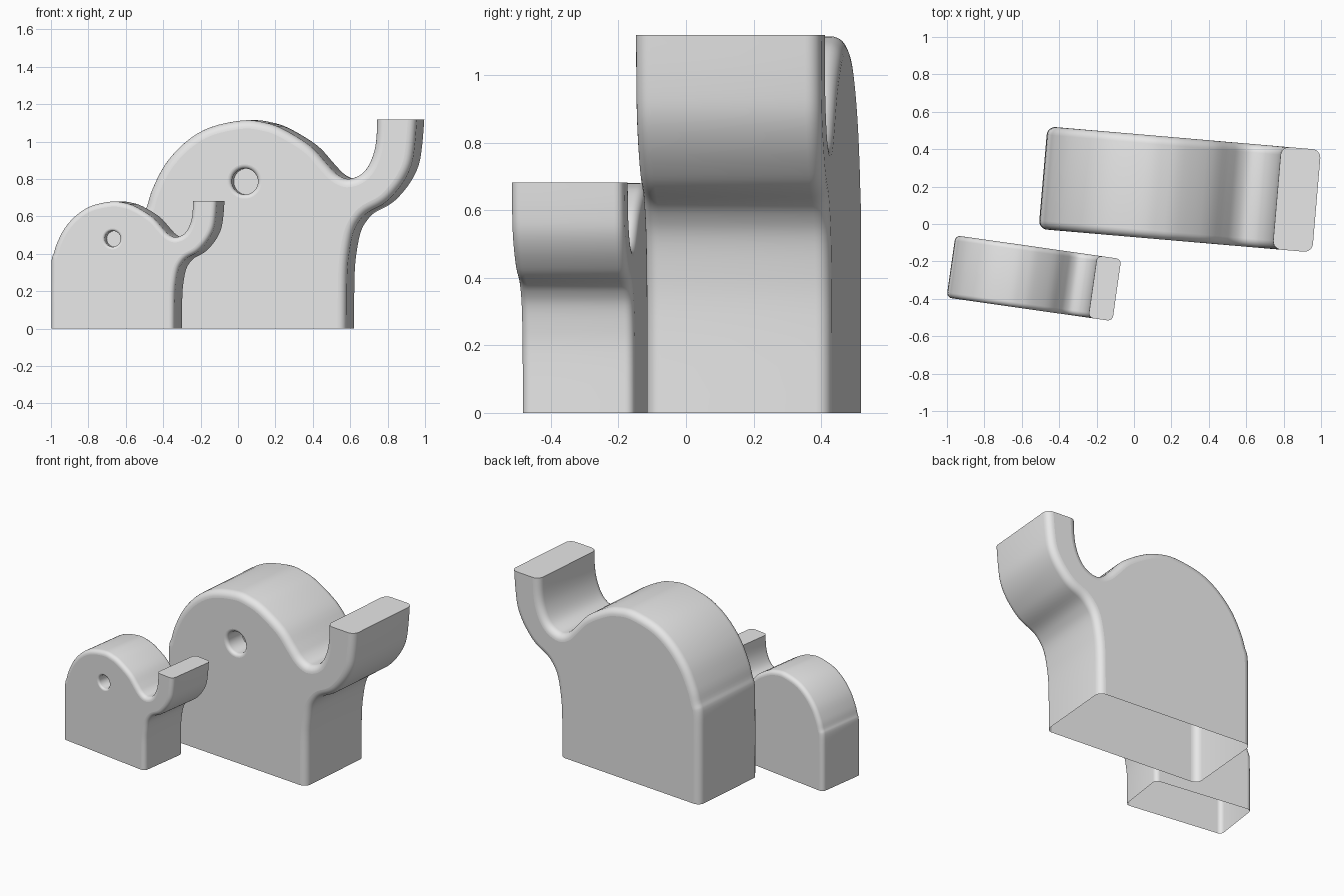
import bpy, bmesh, math
from mathutils import Vector

if "Cube" in bpy.data.objects:
    bpy.data.objects.remove(bpy.data.objects["Cube"])

WIDTH, ROUND = 0.55, 0.045          # thickness and edge rounding of the large figure

# side profile (along, height): back of the body, head and inner trunk
BACK = [(-.734, 0), (-.734, .45), (-.73, .605), (-.712, .66), (-.685, .745), (-.617, .877),
        (-.51, .995), (-.377, 1.075), (-.2, 1.113), (-.09, 1.103), (.01, 1.07), (.159, .979),
        (.25, .882), (.304, .826), (.362, .8), (.425, .818), (.468, .86),
        (.50, .93), (.516, 1.01), (.521, 1.118)]
# outer trunk down to the front leg
FRONT = [(.734, 1.118), (.723, .984), (.705, .877), (.662, .786), (.598, .705), (.544, .66),
         (.469, .62), (.4265, .578), (.394, .519), (.373, .422), (.36, .289), (.357, 0)]
EYE = (-.187, .786)

grey = bpy.data.materials.new("plain_grey")
grey.diffuse_color = (0.8, 0.8, 0.8, 1)
grey.use_nodes = True
grey.node_tree.nodes["Principled BSDF"].inputs["Base Color"].default_value = grey.diffuse_color


def smooth_chain(pts, steps=4):
    """Smooth path through points, returned as (point, outward normal)."""
    p = [Vector(q) for q in pts]
    p = [p[0]] + p + [p[-1]]
    out = []
    for a, b, c, d in zip(p, p[1:], p[2:], p[3:]):
        for s in range(steps):
            t = s / steps
            out.append(0.5 * (2 * b + (c - a) * t + (2 * a - 5 * b + 4 * c - d) * t * t
                              + (3 * b - a - 3 * c + d) * t ** 3))
    out.append(p[-1])
    res = []
    for i, q in enumerate(out):
        t = (out[min(i + 1, len(out) - 1)] - out[max(i - 1, 0)]).normalized()
        if i in (0, len(out) - 1):          # ends stay on their flat plane
            t = Vector((0, math.copysign(1, t.y)))
        res.append((q, Vector((-t.y, t.x))))
    return res


def elephant(name, scale, angle, x, y):
    bm = bmesh.new()
    h = WIDTH / 2

    # rounded cross-section: (inset, y) from front face to back face
    arc = [i * math.pi / 12 for i in range(7)]
    section = [(ROUND * (1 - math.sin(a)), -h + ROUND * (1 - math.cos(a))) for a in arc]
    section += [(i, -v) for i, v in reversed(section)]

    # skin around the profile, open underneath
    rows = []
    for q, n in smooth_chain(BACK) + smooth_chain(FRONT):
        row = []
        for inset, v in section:
            e = q - n * inset
            row.append(bm.verts.new((e.x, v, e.y)))
        rows.append(row)
    for r0, r1 in zip(rows, rows[1:]):
        for k in range(len(section) - 1):
            bm.faces.new((r0[k], r0[k + 1], r1[k + 1], r1[k]))

    # back side
    bm.faces.new([r[-1] for r in rows])

    # eye recess with a softly rounded rim
    rim, hole, depth = 0.022, 0.07, 0.14
    lathe = [(hole + rim * (1 - math.sin(a)), rim * (1 - math.cos(a))) for a in arc]
    lathe.append((hole, depth))
    rings = []
    for rad, d in lathe:
        rings.append([bm.verts.new((EYE[0] + rad * math.cos(j * math.tau / 40), -h + d,
                                    EYE[1] + rad * math.sin(j * math.tau / 40)))
                      for j in range(40)])
    for r0, r1 in zip(rings, rings[1:]):
        for j in range(40):
            k = (j + 1) % 40
            bm.faces.new((r0[j], r0[k], r1[k], r1[j]))
    bm.faces.new(rings[-1])

    # front side, filled around the eye
    edges = []
    for loop in ([r[0] for r in rows], rings[0]):
        for a, b in zip(loop, loop[1:] + loop[:1]):
            edges.append(bm.edges.get((a, b)) or bm.edges.new((a, b)))
    bmesh.ops.triangle_fill(bm, edges=edges, use_beauty=True, use_dissolve=False,
                            normal=(0, -1, 0))
    bmesh.ops.recalc_face_normals(bm, faces=bm.faces[:])
    bm.normal_update()
    big = max(bm.faces, key=lambda f: f.calc_center_median().y)
    if big.normal.y < 0:
        bmesh.ops.reverse_faces(bm, faces=bm.faces[:])

    mesh = bpy.data.meshes.new(name)
    bm.to_mesh(mesh)
    bm.free()
    mesh.materials.append(grey)
    ob = bpy.data.objects.new(name, mesh)
    bpy.context.collection.objects.link(ob)
    ob.scale = (scale,) * 3
    ob.rotation_euler.z = math.radians(angle)
    ob.location = (x, y, 0)

    # smooth curves, flat sides
    bpy.ops.object.select_all(action='DESELECT')
    ob.select_set(True)
    bpy.context.view_layer.objects.active = ob
    bpy.ops.object.shade_smooth_by_angle(angle=math.radians(35))
    for f in mesh.polygons:
        if abs(f.normal.y) > 0.999:
            f.use_smooth = False


elephant("large_elephant", 1.0, -4.9, 0.245, 0.185)
elephant("small_elephant", 0.61, -8.1, -0.535, -0.29)
